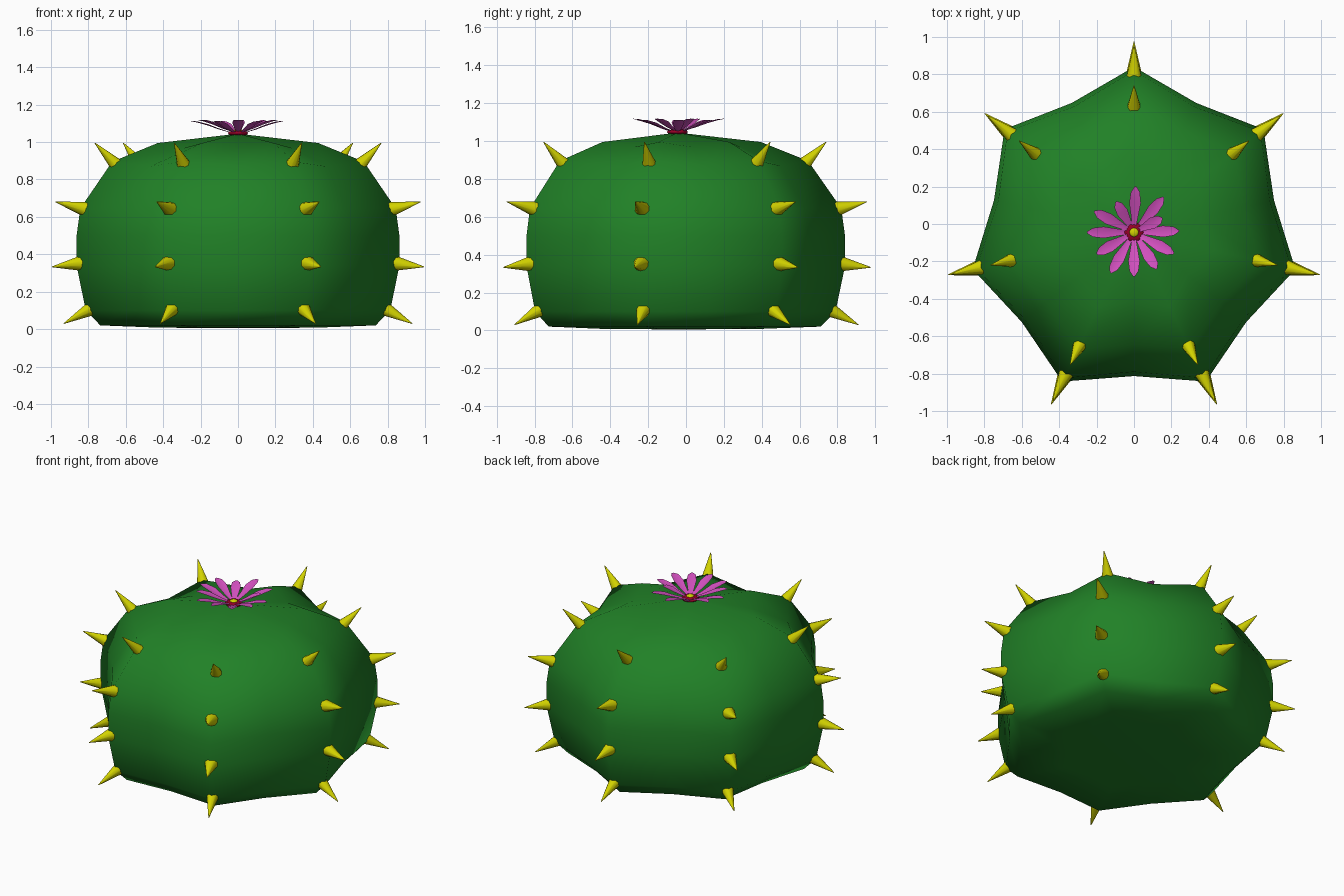
import bpy, bmesh, math
from mathutils import Vector, Matrix

if "Cube" in bpy.data.objects:
    bpy.data.objects.remove(bpy.data.objects["Cube"])

CY = -0.045   # the plant axis sits slightly in front of the origin
RIBS = 7


def material(name, col):
    m = bpy.data.materials.new(name)
    m.diffuse_color = (*col, 1)
    m.use_nodes = True
    m.node_tree.nodes["Principled BSDF"].inputs["Base Color"].default_value = m.diffuse_color
    return m


green = material("green", (0.015, 0.22, 0.02))
yellow = material("yellow", (0.65, 0.65, 0.0))
pink = material("pink", (0.65, 0.08, 0.52))
red = material("red", (0.30, 0.0, 0.02))


def finish(name, bm, mat, smooth=True, angle=None):
    me = bpy.data.meshes.new(name)
    bm.to_mesh(me)
    bm.free()
    for p in me.polygons:
        p.use_smooth = smooth
    me.materials.append(mat)
    ob = bpy.data.objects.new(name, me)
    bpy.context.collection.objects.link(ob)
    if angle:
        bpy.context.view_layer.objects.active = ob
        ob.select_set(True)
        bpy.ops.object.shade_smooth_by_angle(angle=math.radians(angle))
        ob.select_set(False)
    return ob


# Ribbed body: (radius, z) profiles along the ridges and along the valleys
ridge = [(0.44, 0.008), (0.755, 0.02), (0.835, 0.10), (0.885, 0.34), (0.885, 0.50),
         (0.865, 0.645), (0.69, 0.895), (0.44, 0.995)]
valley = [(0.38, 0.008), (0.66, 0.02), (0.735, 0.10), (0.768, 0.34), (0.768, 0.50),
          (0.745, 0.645), (0.60, 0.87), (0.37, 0.968)]
bm = bmesh.new()
rings = []
for rp, vp in zip(ridge, valley):
    ring = []
    for i in range(2 * RIBS):
        a = math.pi / 2 + i * math.pi / RIBS
        r, z = vp if i % 2 else rp
        ring.append(bm.verts.new((r * math.cos(a), CY + r * math.sin(a), z)))
    rings.append(ring)
low, top = bm.verts.new((0, CY, 0.005)), bm.verts.new((0, CY, 1.045))
n = 2 * RIBS
for i in range(n):
    j = (i + 1) % n
    for a, b in zip(rings, rings[1:]):
        bm.faces.new((a[i], a[j], b[j], b[i]))
    bm.faces.new((rings[0][j], rings[0][i], low))
    bm.faces.new((rings[-1][i], rings[-1][j], top))
finish("cactus_body", bm, green)

# Spines: base and tip (radius, z), four on every ridge
spines = [((0.795, 0.115), (0.955, 0.03)), ((0.86, 0.352), (1.02, 0.333)),
          ((0.835, 0.64), (1.0, 0.68)), ((0.655, 0.865), (0.785, 0.995))]
bm = bmesh.new()
for i in range(RIBS):
    a = math.pi / 2 + i * 2 * math.pi / RIBS
    for (r0, z0), (r1, z1) in spines:
        p = Vector((r0 * math.cos(a), CY + r0 * math.sin(a), z0))
        q = Vector((r1 * math.cos(a), CY + r1 * math.sin(a), z1))
        d = q - p
        m = Matrix.Translation((p + q) / 2) @ d.to_track_quat('Z', 'Y').to_matrix().to_4x4()
        bmesh.ops.create_cone(bm, cap_ends=True, segments=10, radius1=0.041,
                              radius2=0.002, depth=d.length, matrix=m)
finish("spines", bm, yellow, angle=50)

# Flower petals: cupped leaf shapes of slightly varied length
angles = [2, 27, 50, 88, 120, 152, 180, 210, 240, 270, 302, 332]
lengths = [0.24, 0.17, 0.245, 0.245, 0.19, 0.24, 0.25, 0.23, 0.25, 0.235, 0.23, 0.24]
rows = [(0.12, 0.010, 0.0), (0.4, 0.021, 0.02), (0.65, 0.031, 0.042),
        (0.88, 0.024, 0.058), (1.0, 0.005, 0.064)]   # fraction, half width, lift
bm = bmesh.new()
for k, (deg, length) in enumerate(zip(angles, lengths)):
    rot = Matrix.Translation((0, CY, 1.047)) @ Matrix.Rotation(math.radians(deg), 4, 'Z')
    prev = None
    for f, w, h in rows:
        h += 0.006 * (k % 2)
        row = [bm.verts.new(rot @ Vector((f * length, s * w, h + abs(s) * w * 0.25)))
               for s in (-1, 0, 1)]
        if prev:
            for s in (0, 1):
                bm.faces.new((prev[s], row[s], row[s + 1], prev[s + 1]))
        prev = row
finish("petals", bm, pink)


# Flower centre: red cup with a yellow button
def dome(name, r, h, z, mat):
    b = bmesh.new()
    bmesh.ops.create_uvsphere(b, u_segments=14, v_segments=8, radius=1,
                              matrix=Matrix.Translation((0, CY, z)) @ Matrix.Diagonal((r, r, h, 1)))
    finish(name, b, mat)


dome("flower_cup", 0.055, 0.016, 1.048, red)
dome("flower_button", 0.025, 0.012, 1.06, yellow)
